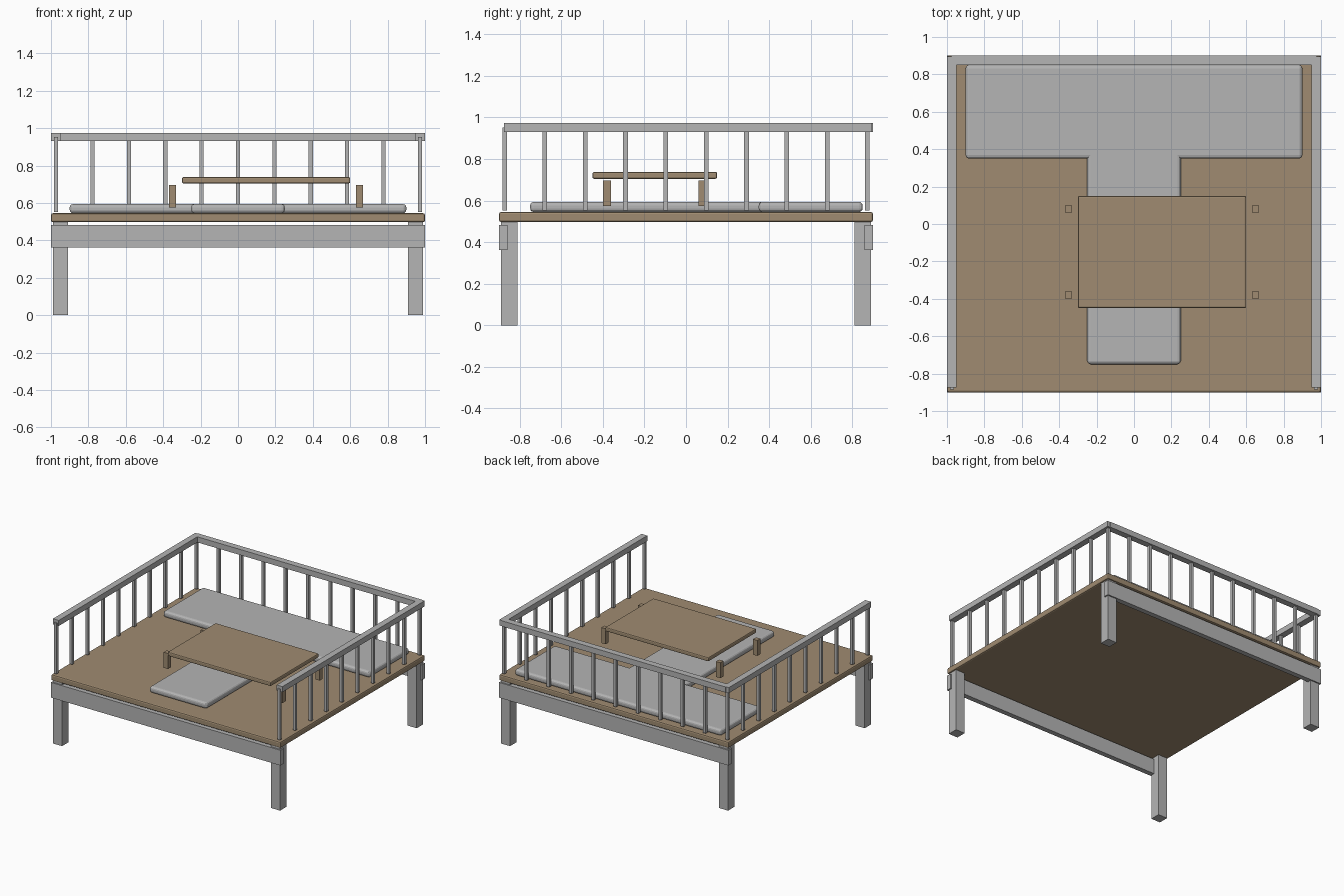
import bpy

if "Cube" in bpy.data.objects:
    bpy.data.objects.remove(bpy.data.objects["Cube"])

def material(name, rgb):
    m = bpy.data.materials.new(name)
    m.diffuse_color = (*rgb, 1)
    m.use_nodes = True
    m.node_tree.nodes["Principled BSDF"].inputs["Base Color"].default_value = m.diffuse_color
    return m

wood = material("warm wood", (0.35, 0.26, 0.165))
grey = material("light grey", (0.46, 0.46, 0.46))

def box(name, lo, hi, mat, bevel=0, segments=2):
    """Box between two corners, optionally with rounded edges."""
    bpy.ops.mesh.primitive_cube_add(size=1, location=[(a + b) / 2 for a, b in zip(lo, hi)])
    o = bpy.context.object
    o.name = name
    o.scale = [b - a for a, b in zip(lo, hi)]
    bpy.ops.object.transform_apply(location=False, rotation=False, scale=True)
    o.data.materials.append(mat)
    if bevel:
        b = o.modifiers.new("Bevel", 'BEVEL')
        b.width = bevel
        b.segments = segments
    return o

def post(name, x, y, half, z0, z1, mat):
    return box(name, (x - half, y - half, z0), (x + half, y + half, z1), mat)

# platform
box("deck", (-1, -0.9, 0.497), (1, 0.9, 0.545), wood, 0.01)

# legs and long beams
for sy, end in ((-1, "front"), (1, "back")):
    for sx, side in ((-1, "left"), (1, "right")):
        post(f"{end}_{side}_leg", sx * 0.95, sy * 0.85, 0.04, 0, 0.499, grey)
    box(f"{end}_beam", (-1, sy * 0.88 - 0.02, 0.362), (1, sy * 0.88 + 0.02, 0.482), grey)

# T-shaped seat pads
box("back_pad", (-0.9, 0.35, 0.545), (0.9, 0.85, 0.594), grey, 0.018, 3)
box("centre_pad", (-0.25, -0.75, 0.545), (0.25, 0.75, 0.594), grey, 0.018, 3)

# low table with free-standing stubs
box("table_top", (-0.3, -0.45, 0.705), (0.6, 0.15, 0.738), wood, 0.008)
for x in (-0.35, 0.65):
    for y in (-0.38, 0.08):
        post("table_leg", x, y, 0.019, 0.575, 0.697, wood)

# railing on three sides
R0, R1 = 0.93, 0.974
box("back_rail", (-0.975, 0.85, R0), (0.975, 0.9, R1), grey)
for s, side in ((-1, "left"), (1, "right")):
    box(f"{side}_rail", (s * 0.975 - 0.025, -0.875, R0), (s * 0.975 + 0.025, 0.896, R1), grey)
    for i in range(10):
        post(f"{side}_baluster", s * 0.973, -0.873 + 1.746 * i / 9, 0.011, 0.552, 0.952, grey)
for i in range(1, 10):
    post("back_baluster", -0.973 + 1.946 * i / 10, 0.873, 0.011, 0.552, 0.952, grey)
